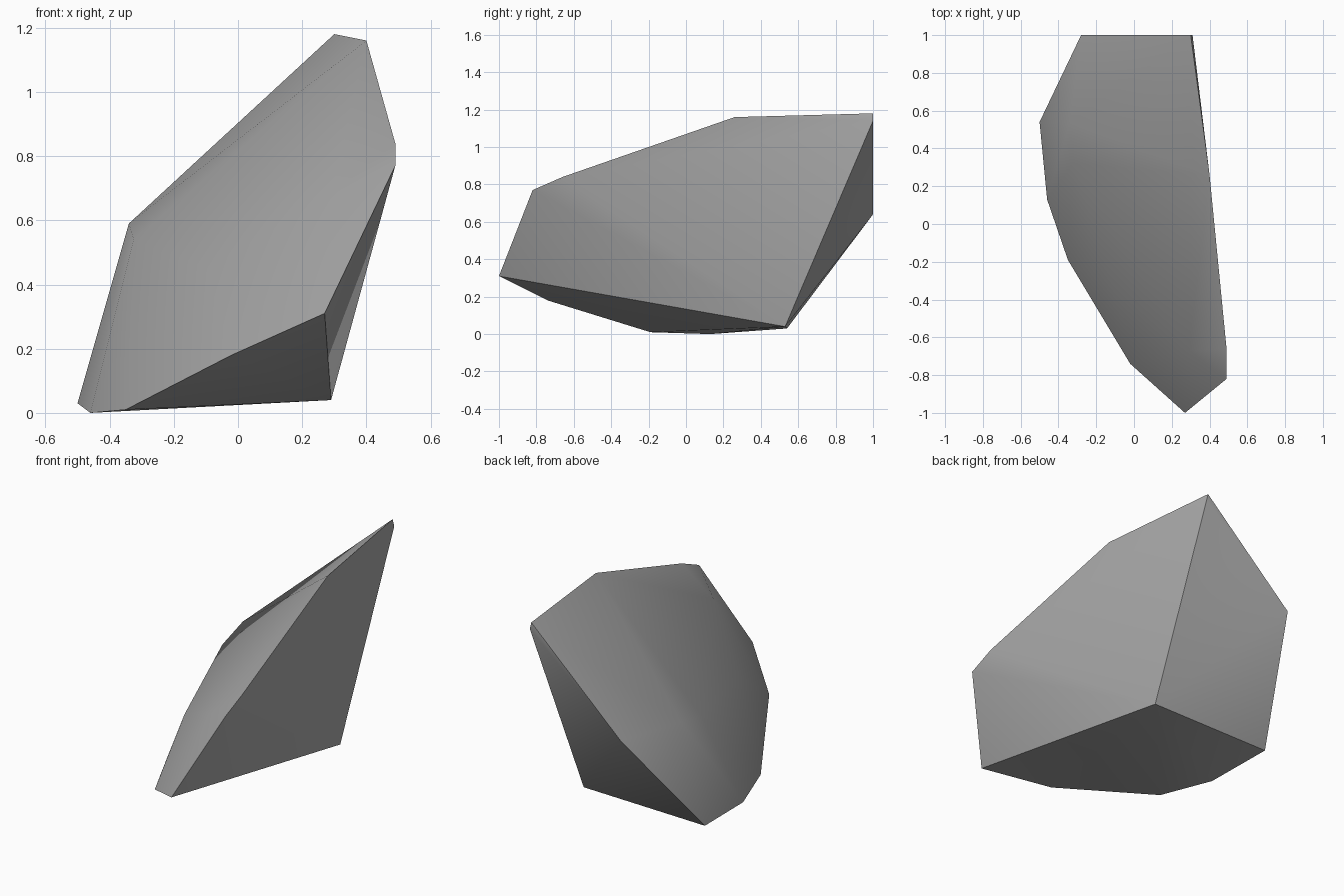
import bpy
import bmesh
import math

cube = bpy.data.objects.get("Cube")
if cube:
    bpy.data.objects.remove(cube, do_unlink=True)

# Corner points of the chipped stone, grouped by region
underside = [(0.27, -1.0, 0.31), (-0.02, -0.74, 0.18), (-0.35, -0.19, 0.01),
             (-0.46, 0.13, 0.0), (-0.5, 0.54, 0.03), (0.29, 0.53, 0.04)]
back_edge = [(0.3, 1.0, 1.18), (0.31, 1.0, 1.14), (-0.28, 1.0, 0.64)]
upper_edge = [(0.49, -0.82, 0.77), (0.49, -0.66, 0.84), (0.4, 0.26, 1.16)]
ridge = [(-0.34, 0.53, 0.59), (-0.325, 0.32, 0.54),
         (-0.1, -0.35, 0.45), (0.29, -0.67, 0.68)]

# Wrap the corners in a faceted convex shell
bm = bmesh.new()
for corner in underside + back_edge + upper_edge + ridge:
    bm.verts.new(corner)
hull = bmesh.ops.convex_hull(bm, input=bm.verts[:])
loose = [v for v in bm.verts if not v.link_faces]
bmesh.ops.delete(bm, geom=loose, context='VERTS')
bmesh.ops.recalc_face_normals(bm, faces=bm.faces[:])
mesh = bpy.data.meshes.new("stone_chunk")
bm.to_mesh(mesh)
bm.free()

# Plain grey stone
grey = bpy.data.materials.new("stone grey")
grey.use_nodes = True
colour = (0.4, 0.4, 0.4, 1.0)
grey.diffuse_color = colour
grey.node_tree.nodes["Principled BSDF"].inputs["Base Color"].default_value = colour
mesh.materials.append(grey)

stone = bpy.data.objects.new("stone_chunk", mesh)
bpy.context.collection.objects.link(stone)

# Soft facets with crisp broken edges
bpy.ops.object.select_all(action='DESELECT')
stone.select_set(True)
bpy.context.view_layer.objects.active = stone
bpy.ops.object.shade_smooth_by_angle(angle=math.radians(48))
